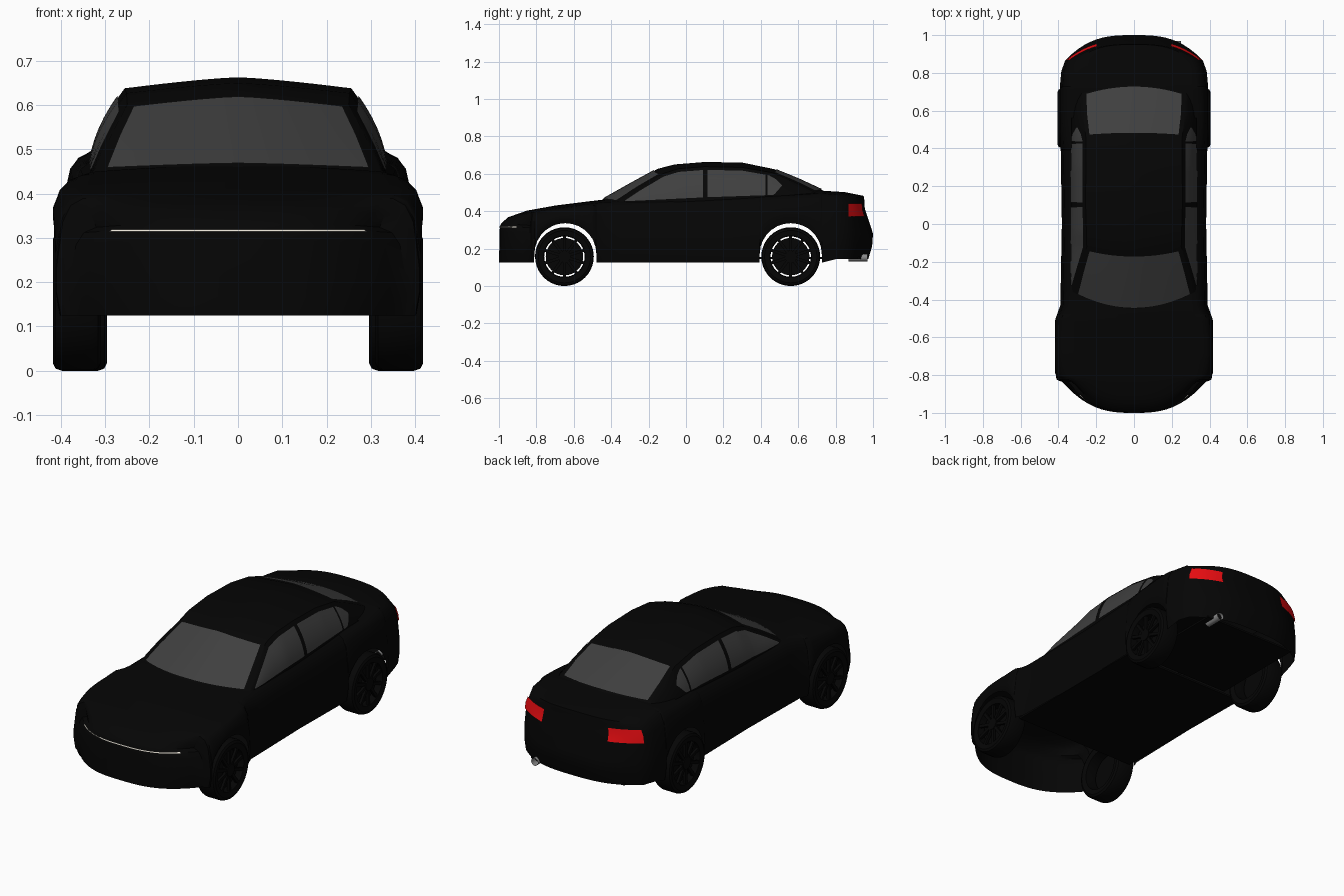
import bpy, bmesh
from math import sin, cos, pi, sqrt, radians
from mathutils import Matrix

if "Cube" in bpy.data.objects:
    bpy.data.objects.remove(bpy.data.objects["Cube"])


def material(name, r, g, b):
    m = bpy.data.materials.new(name)
    m.diffuse_color = (r, g, b, 1)
    m.use_nodes = True
    m.node_tree.nodes["Principled BSDF"].inputs["Base Color"].default_value = m.diffuse_color
    return m


BLACK = material("black_paint", .0015, .0015, .0015)
GLASS = material("dark_glass", .05, .05, .05)
RED = material("red_lens", .85, .004, .006)
WHITE = material("light_strip", .9, .85, .75)
METAL = material("metal", .25, .25, .25)


def finish(name, bm, mat, mirror=False, angle=35):
    bmesh.ops.remove_doubles(bm, verts=bm.verts, dist=.0004)
    bmesh.ops.recalc_face_normals(bm, faces=bm.faces)
    me = bpy.data.meshes.new(name)
    bm.to_mesh(me)
    bm.free()
    me.materials.append(mat)
    ob = bpy.data.objects.new(name, me)
    bpy.context.collection.objects.link(ob)
    if mirror:
        ob.modifiers.new("mirror", 'MIRROR').merge_threshold = .0005
    bpy.ops.object.select_all(action='DESELECT')
    ob.select_set(True)
    bpy.context.view_layer.objects.active = ob
    bpy.ops.object.shade_smooth_by_angle(angle=radians(angle))
    return ob


def add_grid(bm, rows):
    vs = [[bm.verts.new(p) for p in row] for row in rows]
    for a, b in zip(vs, vs[1:]):
        for i in range(len(a) - 1):
            bm.faces.new((a[i], a[i + 1], b[i + 1], b[i]))


def sheet(name, grids, mat):
    bm = bmesh.new()
    for g in grids:
        add_grid(bm, g)
    return finish(name, bm, mat, True)


def interp(table, x, col=1):
    if x <= table[0][0]:
        return table[0][col]
    for a, b in zip(table, table[1:]):
        if x <= b[0]:
            return a[col] + (b[col] - a[col]) * (x - a[0]) / (b[0] - a[0])
    return table[-1][col]


# Lower body: deck surface (y, shoulder half width, height) with a skirt around it
DECK = [(-.985, .32, .338), (-.95, .332, .368), (-.85, .35, .403), (-.7, .358, .43),
        (-.5, .355, .455), (-.43, .33, .463), (0, .322, .473), (.4, .328, .49),
        (.6, .333, .502), (.72, .333, .51), (.85, .325, .502), (.95, .305, .482)]
AXLES, ARCH_R = (-.645, .56), .166
U = [i / 12 for i in range(13)]
stations = {d[0] for d in DECK} | {-.91, -.35, -.2, .2, .65}
for yc in AXLES:
    stations |= {yc - (ARCH_R + .001), yc + ARCH_R + .001}
    stations |= {yc - ARCH_R * cos(pi * i / 14) for i in range(15)}
stations = sorted(stations)


def deck_point(s, u):
    bend = .15 * max(0, (-.82 - s) / .165) - .085 * max(0, (s - .75) / .2)
    return (interp(DECK, s) * u, s + bend * u ** 3, interp(DECK, s, 2) - .014 * u * u)


FRACTION = (0, .06, .2, .6, .8, 1)
OUT_SIDE = (0, .028, .046, .06, .06, .05)
OUT_FRONT = (0, .008, .012, .012, .015, .015)
OUT_REAR = (0, .003, .006, .05, .045, .025)


def skirt_column(s, u, end):
    x, y, z = deck_point(s, u)
    bottom = .145 if y > .75 else .125
    for yc in AXLES:
        if end == 0 and abs(y - yc) <= ARCH_R + 1e-5:
            bottom = .17 + sqrt(max(0, ARCH_R ** 2 - (y - yc) ** 2))
    outs = OUT_REAR if end > 0 else OUT_FRONT
    return [(x + OUT_SIDE[j] * u * u, y + end * outs[j] * (1 - u ** 4), z + (bottom - z) * f)
            for j, f in enumerate(FRACTION)]


skirt = [skirt_column(stations[0], u, -1) for u in U[:-1]]
skirt += [skirt_column(s, 1, 0) for s in stations]
skirt += [skirt_column(stations[-1], u, 1) for u in U[-2::-1]]
hood = [[deck_point(s, u) for u in U] for s in stations if s <= -.34]
trunk = [[deck_point(s, u) for u in U] for s in stations if s >= .55]
sheet("body", [hood, trunk, skirt], BLACK)


# Lamps follow the skirt surface
def skirt_patch(name, columns, z0, z1, mat):
    rows = []
    for col in columns:
        t = [(p[2], p[0], p[1]) for p in reversed(col)]
        rows.append([(interp(t, z) * 1.012, interp(t, z, 2) * 1.005, z)
                     for z in (z0, (z0 + z1) / 2, z1)])
    sheet(name, [rows], mat)


skirt_patch("tail_lights", skirt[-13:-7], .372, .44, RED)
skirt_patch("front_light_strip", skirt[:11], .314, .319, WHITE)

# Cabin: centre line (y, z) and roof rail (x, y, z) at each station
CABIN = [(-.46, .455, .325, -.37, .445), (-.30, .545, .29, -.25, .525), (-.15, .627, .25, -.12, .602),
         (-.06, .65, .252, -.04, .627), (.1, .663, .256, .1, .638), (.3, .66, .255, .3, .634),
         (.47, .625, .255, .46, .606), (.6, .572, .27, .58, .555), (.75, .503, .275, .70, .495)]
RAIL = [(c[3], c[2], c[4]) for c in CABIN]


def cabin_top(t, u, lift=0):
    i = min(int(t), len(CABIN) - 2)
    yc, zc, xe, ye, ze = [a + (b - a) * (t - i) for a, b in zip(CABIN[i], CABIN[i + 1])]
    return (xe * u, yc + (ye - yc) * u * u, zc + (ze - zc) * u ** 1.3 + lift)


def cabin_side(y, z, lift=0):
    xe, ze = interp(RAIL, y), interp(RAIL, y, 2)
    v = max(0, min(1, (ze - z) / max(ze - .435, .001)))
    bulge = .08 * v * (1 - v) * min(1, (ze - .435) / .19)
    return (xe + (.335 - xe) * v + bulge + lift, y, z)


V = [i / 6 for i in range(7)]
top = [[cabin_top(t, v) for v in V] for t in range(len(CABIN))]
side = [[cabin_side(y, z + (.435 - z) * v) for v in V] for y, x, z in RAIL]
sheet("cabin", [top, side], BLACK)

for name, ts in (("windshield", (.1, 1, 1.85)), ("rear_window", (6.1, 7, 7.85))):
    sheet(name, [[[cabin_top(t, v * .92, .005) for v in V] for t in ts]], GLASS)

# Side windows
SILL = [(-.35, .452), (.1, .474), (.47, .487), (.512, .535)]
HEAD = [(.40, .7), (.42, .605), (.48, .572), (.512, .54)]


def side_window(name, y0, y1):
    ys = sorted({y0 + (y1 - y0) * i / 8 for i in range(9)} | {r[0] for r in RAIL if y0 < r[0] < y1})
    rows = []
    for y in ys:
        low = interp(SILL, y)
        high = max(low + .001, min(interp(RAIL, y, 2) - .017, interp(HEAD, y)))
        rows.append([cabin_side(y, low + (high - low) * v, .004) for v in V])
    sheet(name, [rows], GLASS)


side_window("front_side_windows", -.325, .09)
side_window("rear_side_windows", .115, .425)
side_window("quarter_windows", .437, .512)


# Floor panels, the rear one narrowed between the wheels
def add_box(bm, size, matrix):
    bmesh.ops.create_cube(bm, size=1, matrix=matrix @ Matrix.Diagonal((*size, 1)))


for name, width, y0, y1, z in (("floor", .74, -.478, .392, .132), ("rear_floor", .56, .392, .93, .15)):
    bm = bmesh.new()
    add_box(bm, (width, y1 - y0, .01), Matrix.Translation((0, (y0 + y1) / 2, z)))
    finish(name, bm, BLACK)

# Wheels: turned tyre, spoked rim over a recessed disc
TYRE = [(.112, .048), (.14, .054), (.152, .048), (.157, .034), (.157, -.034),
        (.152, -.048), (.14, -.054), (.112, -.048), (.108, 0), (.112, .048)]


def wheel(name, x, y):
    place = Matrix.Translation((x, y, .157))
    flip = 1 if x > 0 else -1
    axle = Matrix.Rotation(pi / 2, 4, 'Y')
    bm = bmesh.new()
    add_grid(bm, [[(w, r * cos(a), r * sin(a)) for r, w in TYRE]
                  for a in [2 * pi * i / 40 for i in range(41)]])
    bm.transform(place)
    finish(name + "_tyre", bm, BLACK)
    bm = bmesh.new()
    for i in range(10):
        spin = Matrix.Rotation(2 * pi * i / 10, 4, 'X')
        add_box(bm, (.014, .016, .09), spin @ Matrix.Translation((flip * .038, 0, .067)))
    for radius, depth, pos in ((.032, .03, .034), (.1, .012, .012)):
        bmesh.ops.create_cone(bm, cap_ends=True, segments=32, radius1=radius, radius2=radius,
                              depth=depth, matrix=Matrix.Translation((flip * pos, 0, 0)) @ axle)
    bm.transform(place)
    finish(name + "_rim", bm, BLACK)


for side_name, sx in (("left", -1), ("right", 1)):
    wheel("front_" + side_name + "_wheel", sx * .364, -.65)
    wheel("rear_" + side_name + "_wheel", sx * .35, .56)

# Exhaust pipe on the right
bm = bmesh.new()
bmesh.ops.create_cone(bm, cap_ends=False, segments=20, radius1=.02, radius2=.02, depth=.1,
                      matrix=Matrix.Translation((.23, .92, .152)) @ Matrix.Rotation(pi / 2, 4, 'X'))
finish("exhaust_pipe", bm, METAL)
